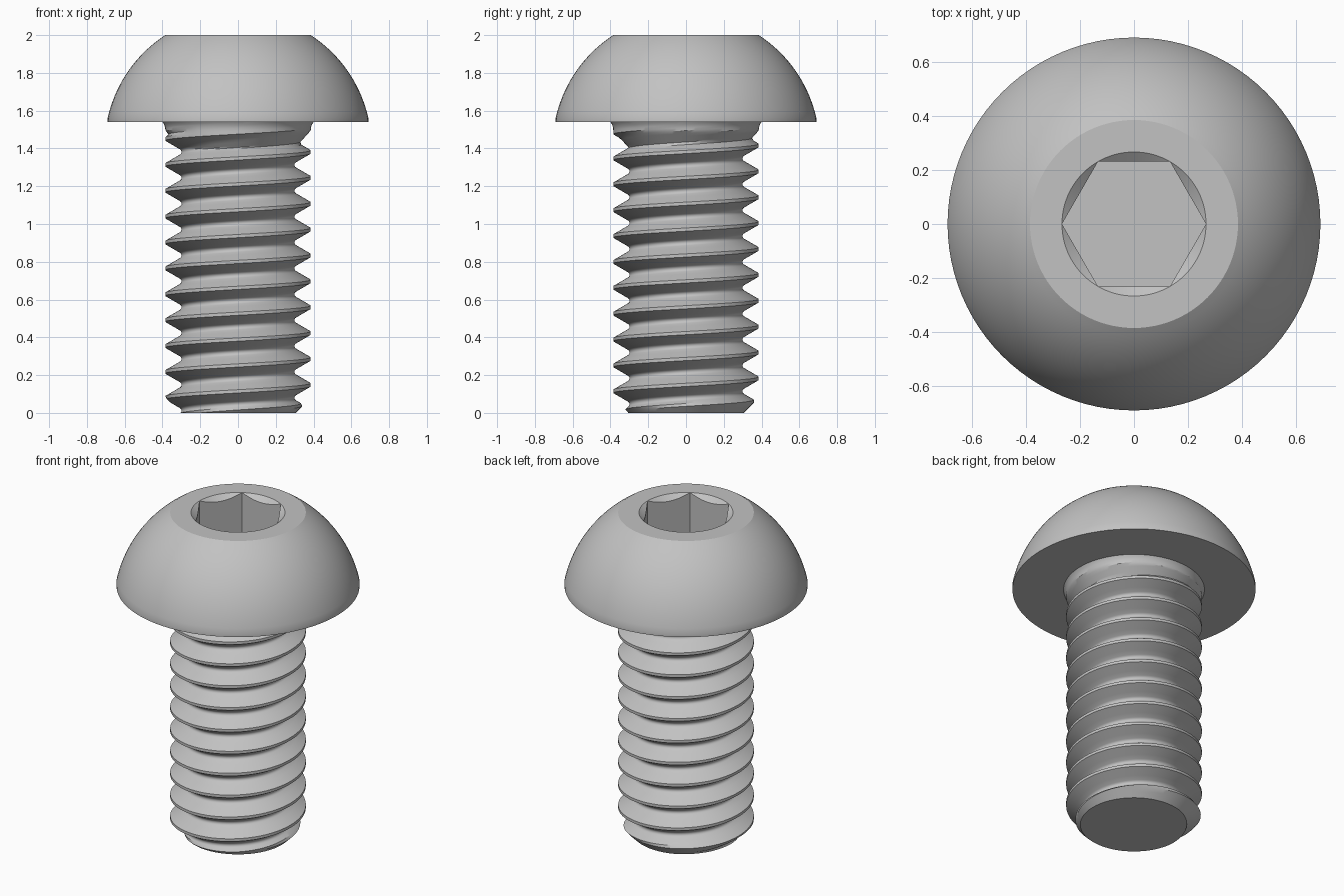
import bpy, bmesh, math

cube = bpy.data.objects.get("Cube")
if cube:
    bpy.data.objects.remove(cube)

SEG = 96            # divisions around the axis
NECK_Z = 1.54       # underside of the head
TOP_Z = 2.0
PITCH = 0.137
MAJOR = 0.385       # thread crest radius
ROOT_FILLET = 0.018
HALF_FLANK = PITCH * 7 / 16
TAN60 = math.tan(math.radians(60))

steel = bpy.data.materials.new("grey steel")
steel.use_nodes = True
GREY = (0.54, 0.54, 0.54, 1)
steel.diffuse_color = GREY
steel.node_tree.nodes["Principled BSDF"].inputs["Base Color"].default_value = GREY


def finish(bm, name):
    """Clean the mesh, make the object and shade it."""
    bmesh.ops.remove_doubles(bm, verts=bm.verts, dist=0.0002)
    bmesh.ops.recalc_face_normals(bm, faces=bm.faces)
    mesh = bpy.data.meshes.new(name)
    bm.to_mesh(mesh)
    bm.free()
    mesh.materials.append(steel)
    obj = bpy.data.objects.new(name, mesh)
    bpy.context.collection.objects.link(obj)
    bpy.ops.object.select_all(action='DESELECT')
    obj.select_set(True)
    bpy.context.view_layer.objects.active = obj
    bpy.ops.object.shade_smooth_by_angle(angle=math.radians(28))
    return obj


def polar(r, a, z):
    return (r * math.cos(a), r * math.sin(a), z)


# Domed head with a chamfered hex socket, as stacked rings
FLAT = 0.231
RIM = FLAT / math.cos(math.pi / 6)
FLOOR_Z = 1.72
DOME_C, DOME_R = 1.407, 0.707


def hex_radius(a):
    return FLAT / math.cos(a % (math.pi / 3) - math.pi / 6)


def circle(r, z):
    return lambda a: (r, z)


rings = [circle(0.40, NECK_Z), circle(0.69, NECK_Z)]
start = math.asin((1.56 - DOME_C) / DOME_R)
end = math.asin((TOP_Z - DOME_C) / DOME_R)
for i in range(19):
    t = start + (end - start) * i / 18
    rings.append(circle(DOME_R * math.cos(t), DOME_C + DOME_R * math.sin(t)))
rings += [
    circle(RIM, TOP_Z),
    lambda a: (hex_radius(a), TOP_Z - 0.8 * (RIM - hex_radius(a))),
    lambda a: (hex_radius(a), FLOOR_Z),
]

bm = bmesh.new()
angles = [2 * math.pi * i / SEG for i in range(SEG)]
grid = []
for ring in rings:
    row = []
    for a in angles:
        r, z = ring(a)
        row.append(bm.verts.new(polar(r, a, z)))
    grid.append(row)
for low, high in zip(grid, grid[1:]):
    for i in range(SEG):
        k = (i + 1) % SEG
        bm.faces.new((low[i], low[k], high[k], high[i]))
bm.faces.new(grid[-1])
finish(bm, "socket_head")


# Threaded shank: rows follow the right-hand helix, trimmed flat at both ends
def thread_radius(z, a):
    """Sharp flanks, narrow flat crest, rounded root, end chamfer and run-out."""
    s = (z - ROOT_Z - PITCH * a / (2 * math.pi)) / PITCH
    t = abs(s - round(s)) * PITCH
    tangent = ROOT_FILLET * math.sin(math.pi / 3)
    root = MAJOR - (HALF_FLANK - tangent) * TAN60 - ROOT_FILLET / 2
    if t < tangent:
        r = root + ROOT_FILLET - math.sqrt(ROOT_FILLET ** 2 - t * t)
    else:
        r = min(MAJOR, root + ROOT_FILLET / 2 + (t - tangent) * TAN60)
    runout = min(MAJOR, 0.345 + 0.9 * (z - 1.45))
    if z > 1.50:
        runout += 0.015 * ((z - 1.50) / (NECK_Z - 1.50)) ** 2
    return min(max(r, runout), 0.305 + z)


ROOT_Z = 0.08
half = [0.0, 0.0052, 0.0104, 0.0156, 0.03, 0.045, HALF_FLANK]
offsets = [-t for t in reversed(half[1:])] + half
K = len(offsets)
TURNS = 14
bm = bmesh.new()
grid = []
for turn in range(-2, TURNS):
    for off in offsets:
        row = []
        for a in angles:
            z = ROOT_Z + turn * PITCH + off + PITCH * a / (2 * math.pi)
            z = min(max(z, 0), NECK_Z)
            row.append(bm.verts.new(polar(thread_radius(z, a), a, z)))
        grid.append(row)
for j in range(len(grid) - 1 - K):
    for i in range(SEG):
        # the seam joins each row to the one a full turn higher
        k, lift = (i + 1, 0) if i + 1 < SEG else (0, K)
        bm.faces.new((grid[j][i], grid[j + lift][k],
                      grid[j + 1 + lift][k], grid[j + 1][i]))
bmesh.ops.remove_doubles(bm, verts=bm.verts, dist=0.0002)
loose = [v for v in bm.verts if not v.link_faces]
bmesh.ops.delete(bm, geom=loose, context='VERTS')

# Flat end of the shank
tip = [v for v in bm.verts if v.co.z < 0.0001]
tip.sort(key=lambda v: math.atan2(v.co.y, v.co.x))
bm.faces.new(tip)
finish(bm, "threaded_shank")
